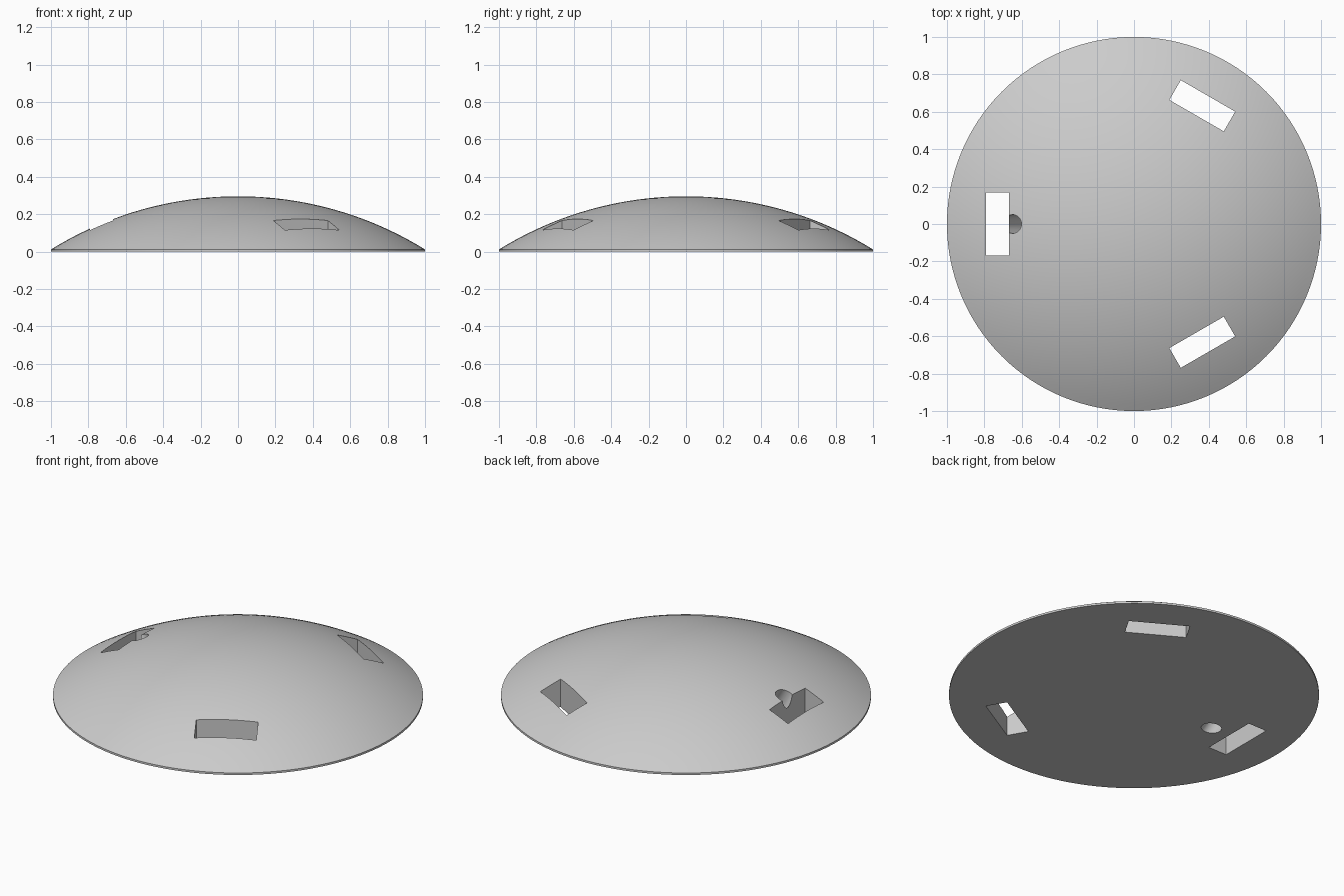
import bpy, bmesh, math
from mathutils import Matrix, Vector

if "Cube" in bpy.data.objects:
    bpy.data.objects.remove(bpy.data.objects["Cube"])

HEIGHT, LIP = 0.296, 0.012          # total height, thin vertical rim
RISE = HEIGHT - LIP
R = (1 + RISE ** 2) / (2 * RISE)    # sphere radius of the cap
SEGS, RINGS = 128, 24

grey = bpy.data.materials.new("light grey")
grey.diffuse_color = (0.6, 0.6, 0.6, 1)
grey.use_nodes = True
grey.node_tree.nodes["Principled BSDF"].inputs["Base Color"].default_value = grey.diffuse_color


def make_object(name, bm):
    bmesh.ops.recalc_face_normals(bm, faces=bm.faces)
    mesh = bpy.data.meshes.new(name)
    bm.to_mesh(mesh)
    bm.free()
    obj = bpy.data.objects.new(name, mesh)
    bpy.context.collection.objects.link(obj)
    obj.data.materials.append(grey)
    return obj


def cutter(name, bm):
    obj = make_object(name, bm)
    obj.hide_render = True
    return obj


# Solid shallow dome: spherical cap profile spun around z
bm = bmesh.new()
half = math.asin(1 / R)
profile = [(0, 0), (1, 0)]
for i in range(RINGS + 1):
    a = half * (1 - i / RINGS)
    profile.append((R * math.sin(a), HEIGHT - R + R * math.cos(a)))
verts = [bm.verts.new((x, 0, z)) for x, z in profile]
edges = [bm.edges.new(pair) for pair in zip(verts, verts[1:])]
bmesh.ops.spin(bm, geom=verts + edges, cent=(0, 0, 0), axis=(0, 0, 1),
               angle=math.tau, steps=SEGS)
bmesh.ops.remove_doubles(bm, verts=bm.verts, dist=1e-5)
bmesh.ops.dissolve_degenerate(bm, edges=bm.edges, dist=1e-6)
dome = make_object("dome", bm)

# Three vertical strap slots, 120 degrees apart
cutters = []
for k in range(3):
    bm = bmesh.new()
    place = (Matrix.Rotation(math.radians(60 + 120 * k), 4, 'Z')
             @ Matrix.Translation((0.73, 0, 0.1))
             @ Matrix.Diagonal((0.122, 0.336, 1, 1)))
    bmesh.ops.create_cube(bm, size=1, matrix=place)
    cutters.append(cutter(f"slot_cutter_{k + 1}", bm))

# Slanted round hole beside the left slot, leaning outward
bm = bmesh.new()
place = (Matrix.Translation((-0.545, 0, 0))
         @ Matrix.Rotation(math.radians(-30), 4, 'Y'))
bmesh.ops.create_cone(bm, cap_ends=True, segments=48, radius1=0.05,
                      radius2=0.05, depth=1, matrix=place)
cutters.append(cutter("hole_cutter", bm))

# Cut the openings, apply, and drop the cutters
for c in cutters:
    mod = dome.modifiers.new(c.name, 'BOOLEAN')
    mod.operation, mod.solver, mod.object = 'DIFFERENCE', 'EXACT', c
bpy.context.view_layer.update()
cut = bpy.data.meshes.new_from_object(
    dome.evaluated_get(bpy.context.evaluated_depsgraph_get()))
dome.modifiers.clear()
dome.data = cut
cut.materials.clear()
cut.materials.append(grey)
for p in cut.polygons:
    p.material_index = 0
for c in cutters:
    bpy.data.objects.remove(c)

# Smooth shading with crisp opening edges
bpy.context.view_layer.objects.active = dome
dome.select_set(True)
bpy.ops.object.shade_smooth_by_angle(angle=math.radians(25))
